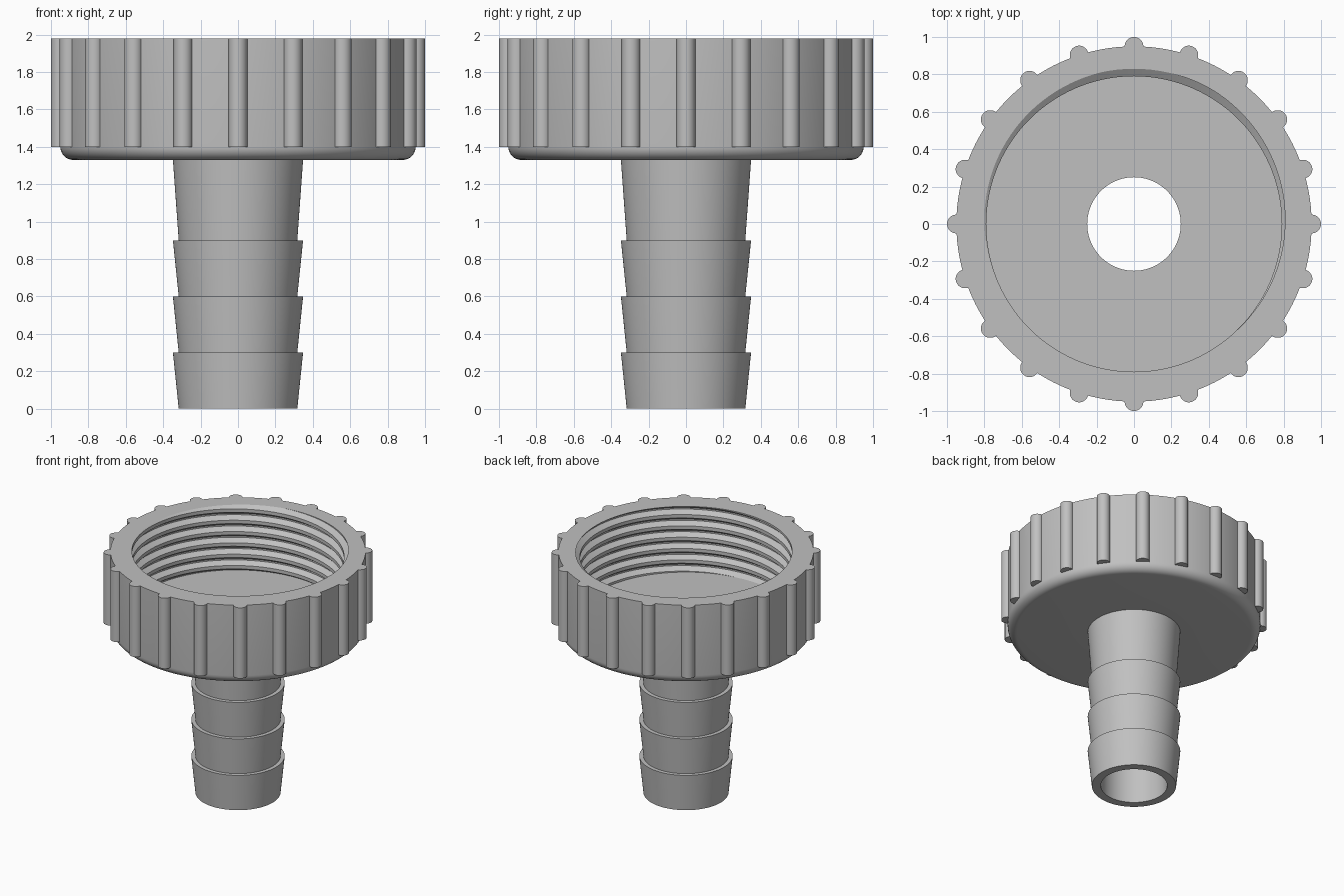
import bpy, bmesh, math

cube = bpy.data.objects.get("Cube")
if cube:
    bpy.data.objects.remove(cube)

SEGMENTS = 120
TOP, FLOOR, BASE = 1.98, 1.44, 1.33      # cap rim, inner floor, underside
BORE, WALL, FILLET = 0.25, 0.95, 0.07
CREST, ROOT, PITCH = 0.79, 0.83, 0.093   # internal thread

grey = bpy.data.materials.new("grey plastic")
grey.use_nodes = True
grey.diffuse_color = (0.53, 0.53, 0.53, 1)
grey.node_tree.nodes["Principled BSDF"].inputs["Base Color"].default_value = grey.diffuse_color


def finish(name, bm):
    """Clean the mesh and turn it into a shaded object."""
    bmesh.ops.remove_doubles(bm, verts=bm.verts, dist=0.0001)
    bmesh.ops.recalc_face_normals(bm, faces=bm.faces)
    mesh = bpy.data.meshes.new(name)
    bm.to_mesh(mesh)
    bm.free()
    mesh.materials.append(grey)
    obj = bpy.data.objects.new(name, mesh)
    bpy.context.collection.objects.link(obj)
    bpy.ops.object.select_all(action='DESELECT')
    obj.select_set(True)
    bpy.context.view_layer.objects.active = obj
    bpy.ops.object.shade_smooth_by_angle(angle=math.radians(30))
    return obj


def lathe(name, profile_at, closed):
    """Sweep a (radius, z) profile, which may vary with the angle, round z."""
    bm = bmesh.new()
    columns = []
    for i in range(SEGMENTS + 1):
        a = math.tau * i / SEGMENTS
        columns.append([bm.verts.new((r * math.cos(a), r * math.sin(a), z))
                        for r, z in profile_at(a)])
    for left, right in zip(columns, columns[1:]):
        count = len(left)
        for j in range(count if closed else count - 1):
            k = (j + 1) % count
            bm.faces.new((left[j], right[j], right[k], left[k]))
    return finish(name, bm)


def thread_radius(z, a):
    """Trapezoid thread: flat crest, sloped flanks, narrow flat root."""
    phase = (z - TOP) / PITCH - (a - math.radians(80)) / math.tau
    distance = abs(phase - round(phase))
    t = min(max((distance - 0.06) / 0.29, 0), 1)
    return ROOT + (CREST - ROOT) * t


def cap_profile(a):
    points = [(BORE, BASE), (BORE, FLOOR), (CREST, FLOOR)]
    # Helical rows, clipped to the space between floor and rim
    turns = math.ceil((TOP - FLOOR) / PITCH) + 2
    for k in range(-turns, 2):
        for corner in (-0.35, -0.06, 0.06, 0.35):
            z = TOP + PITCH * (k + corner + (a - math.radians(80)) / math.tau)
            z = min(max(z, FLOOR), TOP)
            points.append((thread_radius(z, a), z))
    points.append((WALL, TOP))
    # Rounded lower corner
    for i in range(9):
        b = math.pi / 2 * i / 8
        points.append((WALL - FILLET + FILLET * math.cos(b),
                       BASE + FILLET - FILLET * math.sin(b)))
    return points


lathe("threaded_cap", cap_profile, True)

# Hose tail with stacked tapered barbs
tail = [(BORE, BASE), (BORE, 0)]
for low, high in ((0, 0.3), (0.3, 0.6), (0.6, 0.9), (0.9, BASE)):
    tail += [(0.317, low), (0.348, high)]
lathe("hose_tail", lambda a: tail, False)

# Grip ribs round the cap
RIBS, RIB_RADIUS = 20, 0.05
bm = bmesh.new()
for n in range(RIBS):
    turn = math.tau * n / RIBS
    ring = []
    for i in range(17):
        b = turn + math.radians(-96 + 12 * i)
        ring.append(bm.verts.new((WALL * math.cos(turn) + RIB_RADIUS * math.cos(b),
                                  WALL * math.sin(turn) + RIB_RADIUS * math.sin(b),
                                  WALL and BASE + FILLET)))
    face = bm.faces.new(ring)
    extruded = bmesh.ops.extrude_face_region(bm, geom=[face], use_keep_orig=True)["geom"]
    bmesh.ops.translate(bm, vec=(0, 0, TOP - BASE - FILLET),
                        verts=[g for g in extruded if isinstance(g, bmesh.types.BMVert)])
finish("grip_ribs", bm)
